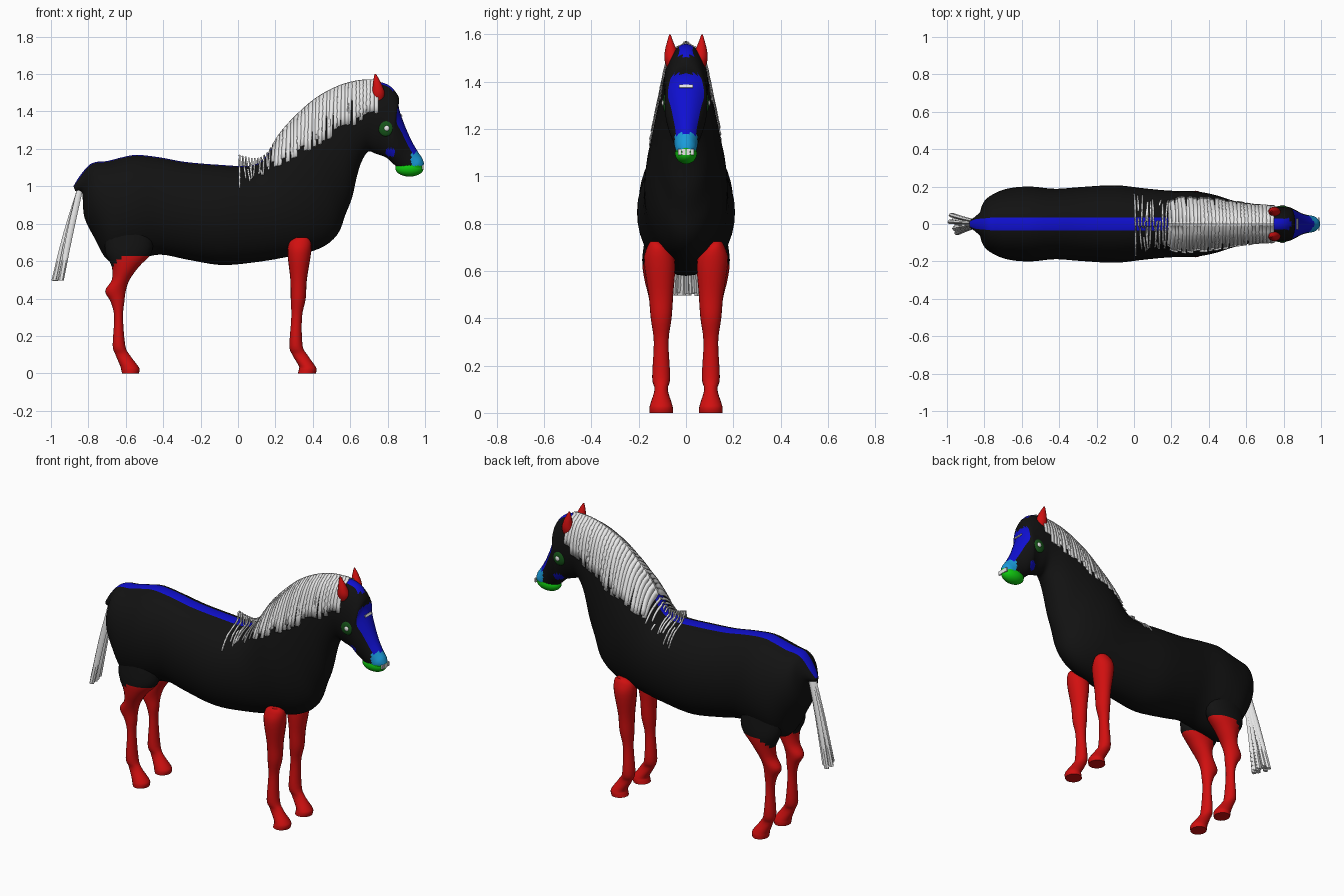
import bpy, bmesh, math, random
from mathutils import Vector
from mathutils.bvhtree import BVHTree

random.seed(4)
if "Cube" in bpy.data.objects:
    bpy.data.objects.remove(bpy.data.objects["Cube"])


def material(name, r, g, b):
    m = bpy.data.materials.new(name)
    m.use_nodes = True
    m.diffuse_color = (r, g, b, 1)
    shader = next(n for n in m.node_tree.nodes if n.type == "BSDF_PRINCIPLED")
    shader.inputs["Base Color"].default_value = (r, g, b, 1)
    return m


BLACK = material("black", 0.006, 0.006, 0.006)
RED = material("red", 0.64, 0.005, 0.005)
BLUE = material("blue", 0.005, 0.005, 0.64)
CYAN = material("cyan", 0.01, 0.33, 0.7)
GREEN = material("green", 0.005, 0.6, 0.005)
DARK_GREEN = material("dark green", 0.008, 0.09, 0.01)
WHITE = material("white", 0.8, 0.8, 0.8)


def finish(name, bm, mats, angle=50):
    """Turn a bmesh into a smooth shaded object."""
    mesh = bpy.data.meshes.new(name)
    bmesh.ops.recalc_face_normals(bm, faces=bm.faces)
    bm.to_mesh(mesh)
    bm.free()
    for m in mats:
        mesh.materials.append(m)
    ob = bpy.data.objects.new(name, mesh)
    bpy.context.collection.objects.link(ob)
    bpy.ops.object.select_all(action="DESELECT")
    ob.select_set(True)
    bpy.context.view_layer.objects.active = ob
    bpy.ops.object.shade_smooth_by_angle(angle=math.radians(angle))
    return ob


def smooth_rows(rows, steps):
    """Catmull-Rom interpolation of every column."""
    out = []
    for i in range(len(rows) - 1):
        quad = [rows[max(i - 1, 0)], rows[i], rows[i + 1], rows[min(i + 2, len(rows) - 1)]]
        for k in range(steps):
            t = k / steps
            out.append([b + t * (c - a + t * (2 * a - 5 * b + 4 * c - d
                        + t * (3 * (b - c) + d - a))) / 2 for a, b, c, d in zip(*quad)])
    return out + [list(rows[-1])]


def loft(rings, paint):
    """Skin closed rings with capped ends; paint(centre, column) gives a slot."""
    bm = bmesh.new()
    loops = [[bm.verts.new(p) for p in ring] for ring in rings]
    n = len(loops[0])
    for a, b in zip(loops, loops[1:]):
        for j in range(n):
            k = (j + 1) % n
            f = bm.faces.new((a[j], a[k], b[k], b[j]))
            f.material_index = paint(f.calc_center_median(), j)
    for end in (loops[0], loops[-1]):
        f = bm.faces.new(end)
        f.material_index = paint(f.calc_center_median(), n)
    return bm


def column(name, rows, mats, paint=lambda c, j: 0, side=1, sides=20, steps=4):
    """Upright limb from rows of height, back x, front x, centre y, y radius."""
    rings = []
    for z, x0, x1, y, r in smooth_rows(rows, steps):
        turns = [math.tau * i / sides for i in range(sides)]
        rings.append([Vector(((x0 + x1) / 2 + (x1 - x0) / 2 * math.cos(a),
                              side * (y + r * math.sin(a)), z)) for a in turns])
    return finish(name, loft(rings, paint), mats)


def ball(name, centre, radii, mat):
    bm = bmesh.new()
    bmesh.ops.create_uvsphere(bm, u_segments=24, v_segments=14, radius=1)
    bmesh.ops.scale(bm, vec=radii, verts=bm.verts)
    bmesh.ops.translate(bm, vec=centre, verts=bm.verts)
    return finish(name, bm, [mat])


def plate(name, centre, size, mat, tilt=0):
    bm = bmesh.new()
    bmesh.ops.create_cube(bm, size=1)
    bmesh.ops.scale(bm, vec=size, verts=bm.verts)
    ob = finish(name, bm, [mat])
    ob.location = centre
    ob.rotation_euler.y = tilt
    return ob


# Body sections: top x, top z, bottom x, bottom z, half width, stripe half width
torso = [(-.88, 1, -.87, .975, .02, .012), (-.85, 1.05, -.835, .965, .045, .025),
         (-.8, 1.11, -.83, .93, .075, .03), (-.76, 1.13, -.82, .83, .13, .034),
         (-.7, 1.135, -.765, .72, .17, .035), (-.62, 1.155, -.69, .6, .193, .035),
         (-.54, 1.168, -.56, .605, .2, .035), (-.42, 1.155, -.42, .635, .188, .035),
         (-.28, 1.13, -.28, .61, .198, .035), (-.1, 1.115, -.1, .58, .207, .035),
         (.06, 1.11, .06, .59, .19, .035)]
neck = [(.14, 1.15, .25, .62, .178, .035), (.22, 1.27, .43, .665, .175, .035),
        (.3, 1.36, .53, .74, .157, .035), (.4, 1.45, .575, .85, .135, .035),
        (.48, 1.5, .61, .94, .12, .035), (.56, 1.535, .635, 1.05, .108, .035),
        (.64, 1.555, .66, 1.13, .098, .035)]
head = [(.71, 1.56, .695, 1.185, .095, .03), (.77, 1.555, .735, 1.175, .093, .03),
        (.82, 1.53, .765, 1.165, .09, .03), (.86, 1.475, .79, 1.155, .09, .06),
        (.86, 1.42, .81, 1.14, .088, .077), (.89, 1.33, .83, 1.12, .075, .062),
        (.93, 1.24, .855, 1.1, .057, .047), (.965, 1.18, .885, 1.08, .048, .04),
        (.985, 1.15, .93, 1.07, .042, .035), (.995, 1.12, .97, 1.085, .025, .02)]
TOP = 6
rings = []
for tx, tz, bx, bz, w, s in smooth_rows(torso + neck + head, 4):
    edge = math.asin(min(s / w, .95))
    turns = [edge * (2 * i / TOP - 1) for i in range(TOP)]
    turns += [edge + (math.tau - 2 * edge) * i / 34 for i in range(34)]
    rings.append([Vector((tx, 0, tz)).lerp(Vector((bx, 0, bz)), (1 - math.cos(a)) / 2)
                  + Vector((0, w * math.sin(a), 0)) for a in turns])


def coat(c, j):
    if c.x > .925 and c.z > 1.11 and c.z < 1.18:
        return 2
    if c.x > .88 and c.z < 1.11:
        return 3
    if math.hypot(c.x - .815, (c.z - 1.18) * 1.2) < .025:
        return 1
    forehead = c.x > .8 and 1.425 < c.z < 1.51
    return 1 if j < TOP and not forehead else 0


body_mesh = loft(rings, coat)
surface = BVHTree.FromBMesh(body_mesh)
finish("body", body_mesh, [BLACK, BLUE, CYAN, GREEN], 80)


def side_y(x, z):
    hit = surface.ray_cast(Vector((x, 1, z)), Vector((0, -1, 0)))[0]
    return hit.y if hit else 0


# Legs: height, back x, front x, centre y, y radius
front_leg = [(.725, .31, .37, .13, .02), (.7, .275, .39, .12, .045), (.64, .265, .39, .112, .066),
             (.5, .28, .368, .106, .052), (.4, .282, .362, .105, .044), (.3, .285, .342, .105, .031),
             (.15, .275, .345, .105, .038), (.1, .29, .37, .105, .028), (.04, .325, .412, .105, .045),
             (.02, .325, .42, .105, .05), (0, .32, .416, .105, .05)]
hind_leg = [(.76, -.71, -.46, .11, .06), (.65, -.71, -.46, .115, .07), (.57, -.675, -.53, .115, .062),
            (.5, -.675, -.58, .11, .05), (.44, -.71, -.6, .107, .042), (.38, -.68, -.608, .105, .035),
            (.3, -.662, -.615, .105, .03), (.15, -.67, -.603, .105, .038), (.1, -.655, -.58, .105, .028),
            (.04, -.63, -.535, .105, .045), (.02, -.625, -.526, .105, .05), (0, -.62, -.53, .105, .05)]
ear = [(1.44, .72, .77, .055, .02), (1.49, .715, .785, .06, .031), (1.53, .72, .775, .064, .026),
       (1.57, .724, .756, .067, .013), (1.6, .73, .738, .068, .003)]


def thigh(c, j):
    return 1 if c.z > min(.635, .57 + (c.x + .67)) and c.z > .54 else 0


for label, side in (("left", 1), ("right", -1)):
    column(label + "_front_leg", front_leg, [RED], side=side)
    column(label + "_hind_leg", hind_leg, [RED, BLACK], thigh, side)
    column(label + "_ear", ear, [RED], side=side, sides=14)
    # Eye patch with a bright eyeball in it
    y = side_y(.79, 1.31)
    ball(label + "_eye_patch", (.79, side * (y - .004), 1.31), (.04, .014, .043), DARK_GREEN)
    ball(label + "_eyeball", (.795, side * (y + .006), 1.31), (.015, .009, .015), WHITE)

# Mouth, teeth and forehead mark
ball("mouth", (.917, 0, 1.097), (.076, .047, .045), GREEN)
for i in range(4):
    plate("tooth", (.988, .018 * (i - 1.5), 1.103), (.009, .015, .024), WHITE)
plate("forehead_mark", (.874, 0, 1.38), (.006, .06, .014), WHITE, math.radians(-25))


# Mane: thin locks draped over both sides of the neck
def mane_edge(x, bottom, drift):
    top = surface.ray_cast(Vector((x, 0, 3)), Vector((0, 0, -1)))[0].z
    top += .012 + max(0, .16 - x) * .32
    y, points = 0, []
    for k in range(9):
        f = (k / 8) ** 2
        z = top + (bottom - top) * f
        if k:
            y = max(y + .002, side_y(x, z) + .01)
        points.append(Vector((x + drift * f, y, z)))
    return points


bm = bmesh.new()
for side in (1, -1):
    x = .005
    while x < .735:
        sparse = x < .17
        width = .008 if sparse else .022
        bottom = 1 + .53 * x + random.uniform(-.01, .035)
        drift = random.uniform(-.01, .025) if sparse else random.uniform(-.012, .004)
        edges = [mane_edge(x + dx, bottom + .3 * dx, drift) for dx in (0, width)]
        a, b = [[bm.verts.new((p.x, side * p.y, p.z)) for p in e] for e in edges]
        for k in range(8):
            bm.faces.new((a[k], b[k], b[k + 1], a[k + 1]))
        x += .016 if sparse else .0195
mane = finish("mane", bm, [WHITE])
thick = mane.modifiers.new("thickness", "SOLIDIFY")
thick.thickness = .005

# Tail: a fan of locks that widens towards the end
for i in range(9):
    spread = (i - 4) / 4
    lean = random.uniform(-.02, .02)
    end = .495 + random.uniform(0, .012)
    rows = [(.98, -.862, -.83, .015 * spread, .008),
            (.75, -.925 + lean / 2, -.89 + lean / 2, .03 * spread, .01),
            (end, -.98 + lean, -.95 + lean, .048 * spread, .013)]
    column("tail_lock", rows, [WHITE], sides=6, steps=3)
